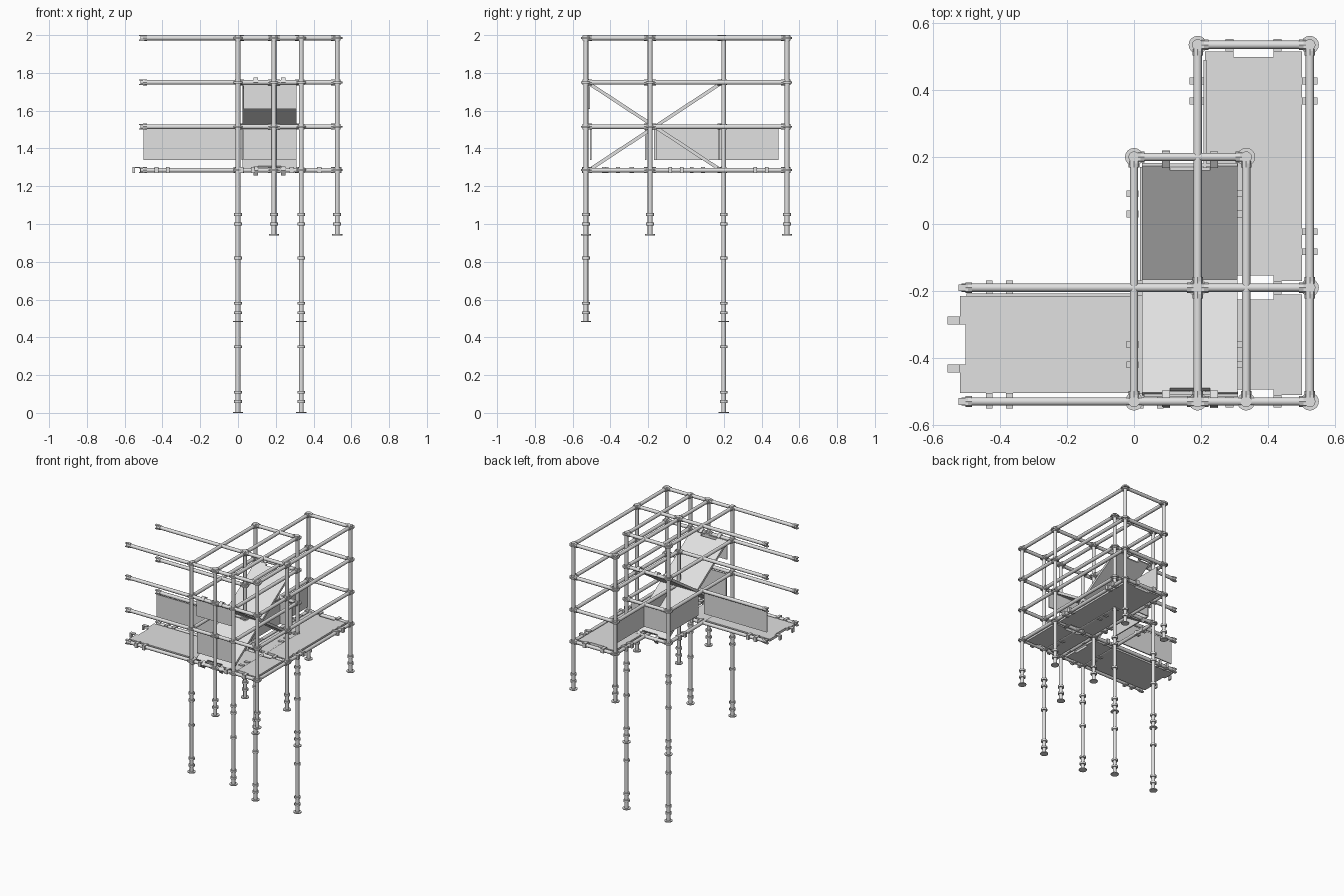
import bpy, bmesh, math
from mathutils import Vector, Matrix

cube = bpy.data.objects.get("Cube")
if cube:
    bpy.data.objects.remove(cube, do_unlink=True)

steel = bpy.data.materials.new("galvanised grey")
steel.use_nodes = True
grey = (0.75, 0.75, 0.75, 1)
steel.diffuse_color = grey
steel.node_tree.nodes["Principled BSDF"].inputs["Base Color"].default_value = grey

LEVELS = (1.285, 1.515, 1.75, 1.985)
TUBE = 0.0125


def tube(bm, a, b, radius, sides=12):
    a, b = Vector(a), Vector(b)
    axis = b - a
    turn = axis.to_track_quat('Z', 'Y').to_matrix().to_4x4()
    bmesh.ops.create_cone(bm, cap_ends=True, segments=sides, radius1=radius, radius2=radius,
                          depth=axis.length, matrix=Matrix.Translation((a + b) / 2) @ turn)


def box(bm, lo, hi, turn=None):
    lo, hi = Vector(lo), Vector(hi)
    size = hi - lo
    m = Matrix.Translation((lo + hi) / 2) @ Matrix.Diagonal((*size, 1))
    bmesh.ops.create_cube(bm, size=1, matrix=(turn or Matrix()) @ m)


def finish(name, bm, smooth=True):
    mesh = bpy.data.meshes.new(name)
    bm.to_mesh(mesh)
    bm.free()
    obj = bpy.data.objects.new(name, mesh)
    bpy.context.collection.objects.link(obj)
    mesh.materials.append(steel)
    if smooth:
        bpy.ops.object.select_all(action='DESELECT')
        obj.select_set(True)
        bpy.context.view_layer.objects.active = obj
        bpy.ops.object.shade_smooth_by_angle(angle=math.radians(40))


def post(name, x, y, foot, collars, flanges=()):
    """Upright with foot plate, screw collars and a node ring at each level."""
    bm = bmesh.new()
    tube(bm, (x, y, foot), (x, y, 2.0), TUBE)
    for z in (foot, *flanges):
        tube(bm, (x, y, z), (x, y, z + 0.006), 0.027, 16)
    for z in collars:
        tube(bm, (x, y, z - 0.007), (x, y, z + 0.007), 0.021)
    for z in LEVELS:
        tube(bm, (x, y, z - 0.005), (x, y, z + 0.005), 0.027, 16)
        tube(bm, (x, y, z - 0.014), (x, y, z + 0.014), 0.017)
    finish(name, bm)


def rails(name, a, b, levels=LEVELS):
    """Horizontal tubes with a wedge head at both ends."""
    bm = bmesh.new()
    a, b = Vector(a), Vector(b)
    along = (b - a).normalized()
    side = Vector((along.y, along.x, 0)) * 0.010
    for z in levels:
        up = Vector((0, 0, z))
        tube(bm, a + up, b + up, TUBE)
        for end, way in ((a, 1), (b, -1)):
            p = end + up + along * way * 0.012
            q = end + up + along * way * 0.032
            tube(bm, p, q, 0.016, 8)
            for s in (-0.012, 0.012):
                fork = Vector((0, 0, s))
                c = end + up + along * way * 0.005 + fork
                half = Vector((abs(along.x), abs(along.y), 0)) * 0.014 + Vector(
                    (abs(side.x), abs(side.y), 0)) + Vector((0, 0, 0.003))
                box(bm, c - half, c + half)
    finish(name, bm)


def deck(name, length, width, place, thick=0.018, clips=True):
    """Platform along local x, notched at both ends, with hooks and side clips."""
    bm = bmesh.new()
    h, w, notch = length / 2, width / 2, 0.06
    box(bm, (-h + 0.016, -w, -thick / 2), (h - 0.016, w, thick / 2), place)
    for e in (-1, 1):
        x0, x1 = sorted((e * (h - 0.016), e * h))
        k0, k1 = sorted((e * h, e * (h + 0.038)))
        d0, d1 = sorted((e * (h + 0.026), e * (h + 0.038)))
        for s in (-1, 1):
            y0, y1 = sorted((s * notch, s * w))
            box(bm, (x0, y0, -thick / 2), (x1, y1, thick / 2), place)
            # hook reaching over the cross rail
            box(bm, (k0, s * 0.072 - 0.012, 0.012), (k1, s * 0.072 + 0.012, 0.018), place)
            box(bm, (d0, s * 0.072 - 0.012, -0.014), (d1, s * 0.072 + 0.012, 0.018), place)
            if clips:
                for offset in (-0.03, 0.03):
                    x = e * 0.225 + offset
                    y0, y1 = sorted((s * w, s * (w + 0.046)))
                    box(bm, (x - 0.01, y0, -0.016), (x + 0.01, y1, 0.016), place)
    finish(name, bm, False)


def panel(name, lo, hi):
    bm = bmesh.new()
    box(bm, lo, hi)
    finish(name, bm, False)


X0, X1, X2, X3 = 0.0, 0.19, 0.335, 0.525
Y0, Y1, Y2, Y3 = -0.53, -0.19, 0.2, 0.535
END = -0.515

# Uprights: short, medium and tall
short = (1.05, 1.0)
medium = short + (0.82, 0.58, 0.53)
tall = medium + (0.35, 0.11, 0.06)
for side, x in (("right", X1), ("left", X3)):
    for row, y in (("front", Y0), ("middle", Y1), ("back", Y3)):
        post(f"{side}_{row}_post", x, y, 0.94, short)
for side, x in (("right", X0), ("left", X2)):
    post(f"stair_{side}_front_post", x, Y0, 0.48, medium)
    post(f"stair_{side}_back_post", x, Y2, 0.0, tall, (0.48,))

# Rails of the main bays
ends = (LEVELS[0], LEVELS[3])
rails("left_front_rails", (X3, Y0, 0), (X3, Y1, 0))
rails("left_back_rails", (X3, Y1, 0), (X3, Y3, 0))
rails("inner_back_rails", (X1, Y1, 0), (X1, Y3, 0))
rails("back_rails", (X1, Y3, 0), (X3, Y3, 0))
rails("front_rails", (X1, Y0, 0), (X3, Y0, 0))
rails("inner_front_rails", (X1, Y0, 0), (X1, Y1, 0), ends)
rails("middle_cross_rails", (X1, Y1, 0), (X3, Y1, 0), ends)
# Rails of the open walkway
rails("walkway_front_rails", (END, Y0, 0), (X1, Y0, 0))
rails("walkway_back_rails", (END, Y1, 0), (X1, Y1, 0))
# Rails of the stair bay
rails("stair_right_rails", (X0, Y0, 0), (X0, Y2, 0))
rails("stair_left_rails", (X2, Y0, 0), (X2, Y2, 0))
rails("stair_back_rails", (X0, Y2, 0), (X2, Y2, 0))

# Decks
quarter = Matrix.Rotation(math.pi / 2, 4, 'Z')
at = Matrix.Translation
deck("walkway_deck", 0.685, 0.29, at((-0.177, -0.36, 1.285)))
deck("long_deck", 0.685, 0.29, at((0.357, 0.172, 1.285)) @ quarter)
deck("corner_deck", 0.30, 0.29, at((0.357, -0.36, 1.285)) @ quarter, clips=False)

# Two crossing sloped planks
slope = math.atan2(0.46, 0.70)
for name, tilt in (("rising_plank", -slope), ("falling_plank", slope)):
    deck(name, 0.82, 0.285, at((0.167, -0.165, 1.515)) @ quarter
         @ Matrix.Rotation(tilt, 4, 'Y'), clips=False)

# Clips along the stair bay rails
bm = bmesh.new()
for y in (-0.42, -0.36, 0.03, 0.09):
    for x in (-0.005, 0.325):
        box(bm, (x - 0.018, y - 0.01, 1.269), (x + 0.018, y + 0.01, 1.301))
finish("stair_rail_clips", bm, False)

# Toe boards
LOW, TOP = 1.34, 1.51
panel("walkway_toe_board", (-0.5, -0.216, LOW), (0.0, -0.208, TOP))
panel("inner_toe_board", (0.208, -0.16, LOW), (0.216, 0.49, TOP))
panel("stair_side_toe_board", (0.018, -0.17, LOW), (0.026, 0.17, TOP))
panel("stair_back_toe_board", (0.03, 0.172, LOW), (0.31, 0.18, TOP))
panel("stair_front_toe_board", (0.03, -0.508, LOW), (0.31, -0.5, TOP))
panel("upper_front_board", (0.03, -0.516, 1.61), (0.31, -0.508, 1.745))
